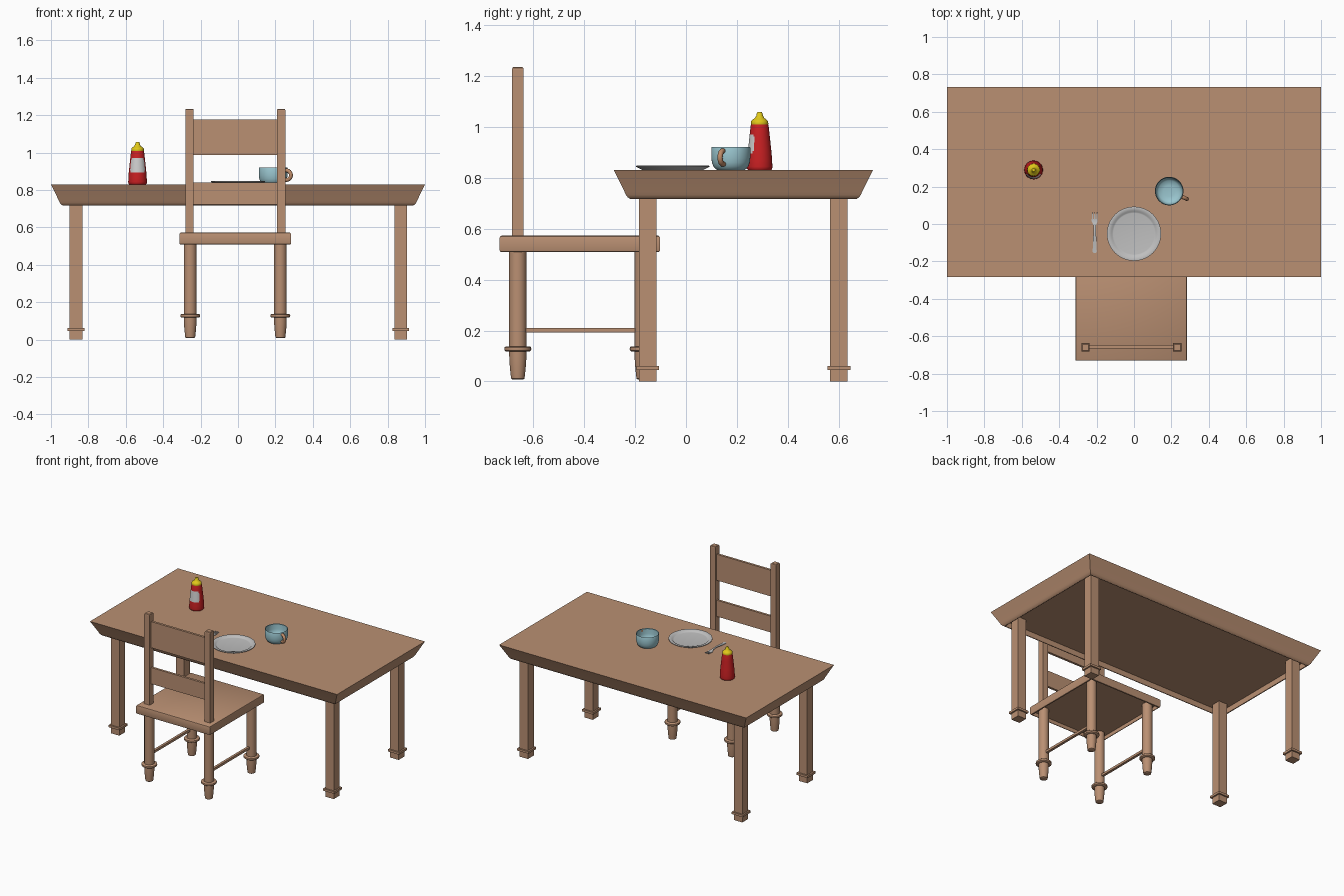
import bpy, bmesh, math
from mathutils import Vector

if "Cube" in bpy.data.objects:
    bpy.data.objects.remove(bpy.data.objects["Cube"])


def material(name, rgb):
    m = bpy.data.materials.new(name)
    m.diffuse_color = (*rgb, 1)
    m.use_nodes = True
    m.node_tree.nodes["Principled BSDF"].inputs["Base Color"].default_value = m.diffuse_color
    return m


WOOD = material("brown wood", (0.49, 0.278, 0.17))
RED = material("red plastic", (0.58, 0.014, 0.016))
WHITE = material("label white", (0.62, 0.62, 0.62))
YELLOW = material("yellow plastic", (0.75, 0.58, 0.01))
BLUE = material("pale blue ceramic", (0.32, 0.56, 0.62))
TAN = material("tan handle", (0.52, 0.26, 0.14))
GREY = material("light grey", (0.52, 0.52, 0.52))


def finish(name, bm, *mats, smooth=None):
    bmesh.ops.recalc_face_normals(bm, faces=bm.faces)
    me = bpy.data.meshes.new(name)
    bm.to_mesh(me)
    bm.free()
    ob = bpy.data.objects.new(name, me)
    bpy.context.collection.objects.link(ob)
    for m in mats:
        me.materials.append(m)
    if smooth:
        bpy.ops.object.select_all(action='DESELECT')
        ob.select_set(True)
        bpy.context.view_layer.objects.active = ob
        bpy.ops.object.shade_smooth_by_angle(angle=math.radians(smooth))
    return ob


def loft(bm, rings):
    """Skin closed rings of points and cap both ends."""
    loops = [[bm.verts.new(p) for p in r] for r in rings]
    n = len(loops[0])
    for a, b in zip(loops, loops[1:]):
        for i in range(n):
            j = (i + 1) % n
            bm.faces.new((a[i], a[j], b[j], b[i]))
    bm.faces.new(loops[0][::-1])
    bm.faces.new(loops[-1])


def stack(name, cx, cy, levels, mat=WOOD, smooth=None):
    """Rectangular cross-sections (half x, half y, z) stacked upward."""
    bm = bmesh.new()
    loft(bm, [[(cx + sx * hx, cy + sy * hy, z) for sx, sy in
               ((-1, -1), (1, -1), (1, 1), (-1, 1))] for hx, hy, z in levels])
    return finish(name, bm, mat, smooth=smooth)


def box(name, x0, x1, y0, y1, z0, z1, mat=WOOD):
    hx, hy = (x1 - x0) / 2, (y1 - y0) / 2
    return stack(name, x0 + hx, y0 + hy, [(hx, hy, z0), (hx, hy, z1)], mat)


def lathe(name, cx, cy, profile, *mats, n=32, smooth=40, rule=None):
    """Round part from a profile of (radius, z)."""
    bm = bmesh.new()
    loft(bm, [[(cx + r * math.cos(t), cy + r * math.sin(t), z)
               for t in (2 * math.pi * i / n for i in range(n))] for r, z in profile])
    if rule:
        for f in bm.faces:
            f.material_index = rule(f.calc_center_median() - Vector((cx, cy, 0)))
    return finish(name, bm, *mats, smooth=smooth)


# Table top: flared edge, shallow hollow underneath
TY, TOP = 0.225, 0.829
stack("table_top", 0, TY, [(1 - d, 0.508 - d, z) for d, z in (
    (0.068, 0.757), (0.068, 0.717), (0.063, 0.717), (0.054, 0.723), (0.047, 0.732),
    (0.042, 0.744), (0, TOP))], smooth=30)

# Table legs with square collars
for x, side in ((-0.866, "left"), (0.87, "right")):
    for y, end in ((-0.15, "front"), (0.60, "back")):
        h, c = 0.034, 0.045
        stack(f"table_leg_{end}_{side}", x, y, [
            (h, h, 0), (h, h, 0.045), (c, c, 0.045), (c, c, 0.061), (h, h, 0.061), (h, h, 0.757)])

# Chair seat: softened edges, shallow hollow underneath
CX, SY = -0.0145, -0.4165
stack("chair_seat", CX, SY, [(0.298 - d, 0.3145 - d, z) for d, z in (
    (0.009, 0.535), (0.009, 0.508), (0.006, 0.508), (0.002, 0.510), (0, 0.515),
    (0, 0.564), (0.002, 0.569), (0.007, 0.572))], smooth=35)

# Chair legs, side stretchers and back posts
for sx, side in ((-1, "left"), (1, "right")):
    x = CX + sx * 0.241
    for y, end in ((-0.168, "front"), (-0.66, "back")):
        lathe(f"chair_leg_{end}_{side}", x, y, [
            (0.021, 0.008), (0.026, 0.011), (0.028, 0.025), (0.0315, 0.06), (0.0335, 0.09),
            (0.034, 0.118), (0.047, 0.118), (0.052, 0.122), (0.053, 0.128), (0.052, 0.134),
            (0.047, 0.138), (0.034, 0.138), (0.034, 0.535)], WOOD, n=24)
    box(f"chair_stretcher_{side}", x - 0.009, x + 0.009, -0.65, -0.18, 0.193, 0.21)
    stack(f"chair_back_post_{side}", CX + sx * 0.245, -0.66, [
        (0.0225, 0.0225, 0.57), (0.0225, 0.0225, 1.225), (0.021, 0.021, 1.231),
        (0.017, 0.017, 1.234)])

# Chair back slats
for label, z0, z1 in (("upper", 0.986, 1.177), ("lower", 0.722, 0.841)):
    box(f"chair_slat_{label}", CX - 0.235, CX + 0.235, -0.665, -0.648, z0, z1)

# Sauce bottle with a rounded label on its front
BX, BY = -0.537, 0.289


def label_rule(p):
    turn = math.atan2(p.x, -p.y) / math.radians(57)
    rise = (p.z - 0.932) / 0.038
    return 1 if turn ** 6 + rise ** 6 < 1 else 0


body = [(0.044, 0.829), (0.049, 0.834), (0.05, 0.843), (0.049, 0.865), (0.047, 0.894)]
body += [(0.047 - 0.008 * i / 8, 0.894 + 0.076 * i / 8) for i in range(1, 9)]
body += [(0.035, 1.004), (0.032, 1.013), (0.028, 1.015)]
lathe("sauce_bottle", BX, BY, body, RED, WHITE, n=48, rule=label_rule)
lathe("bottle_cap", BX, BY, [
    (0.033, 1.008), (0.034, 1.012), (0.033, 1.022), (0.027, 1.028), (0.018, 1.034),
    (0.013, 1.043), (0.011, 1.053), (0.008, 1.057)], YELLOW)

# Cup
UX, UY = 0.188, 0.176
lathe("cup", UX, UY, [
    (0.047, 0.829), (0.054, 0.830), (0.061, 0.835), (0.069, 0.845), (0.074, 0.859),
    (0.0765, 0.877), (0.0765, 0.918), (0.075, 0.921), (0.072, 0.918),
    (0.071, 0.882), (0.067, 0.86), (0.056, 0.848), (0.03, 0.843)], BLUE, n=40)

# Cup handle: a bent tube
ang = math.radians(-24)
curve = bpy.data.curves.new("cup_handle", 'CURVE')
curve.dimensions = '3D'
curve.bevel_depth = 0.0105
curve.bevel_resolution = 3
curve.use_fill_caps = True
sp = curve.splines.new('POLY')
sp.points.add(14)
for i, pt in enumerate(sp.points):
    t = math.radians(-100 + 200 * i / 14)
    r = 0.076 + 0.028 * math.cos(t)
    pt.co = (UX + r * math.cos(ang), UY + r * math.sin(ang), 0.879 + 0.026 * math.sin(t), 1)
handle = bpy.data.objects.new("cup_handle", curve)
bpy.context.collection.objects.link(handle)
curve.materials.append(TAN)
bpy.ops.object.select_all(action='DESELECT')
handle.select_set(True)
bpy.context.view_layer.objects.active = handle
bpy.ops.object.convert(target='MESH')
bpy.ops.object.shade_smooth_by_angle(angle=math.radians(50))

# Plate
lathe("plate", 0, -0.052, [
    (0.115, 0.829), (0.122, 0.831), (0.136, 0.839), (0.145, 0.843), (0.145, 0.846),
    (0.142, 0.847), (0.122, 0.843), (0.116, 0.837), (0.110, 0.836)], GREY, n=48)


# Fork: flat bars swept along y through (y, half width, z)
def bar(bm, x, stations, t=0.004):
    loft(bm, [[(x - w, y, z), (x + w, y, z), (x + w, y, z + t), (x - w, y, z + t)]
              for y, w, z in stations])


bm = bmesh.new()
FX = -0.21
bar(bm, FX, [(-0.156, 0.006, 0.829), (-0.148, 0.011, 0.829), (-0.11, 0.010, 0.831),
             (-0.075, 0.009, 0.835), (-0.045, 0.006, 0.837), (-0.01, 0.006, 0.834),
             (0.003, 0.011, 0.831), (0.014, 0.016, 0.829), (0.026, 0.016, 0.829)])
for i in (-1, 0, 1):
    bar(bm, FX + i * 0.0125, [(0.022, 0.0034, 0.829), (0.05, 0.003, 0.831),
                              (0.063, 0.0015, 0.835)])
finish("fork", bm, GREY, smooth=30)
